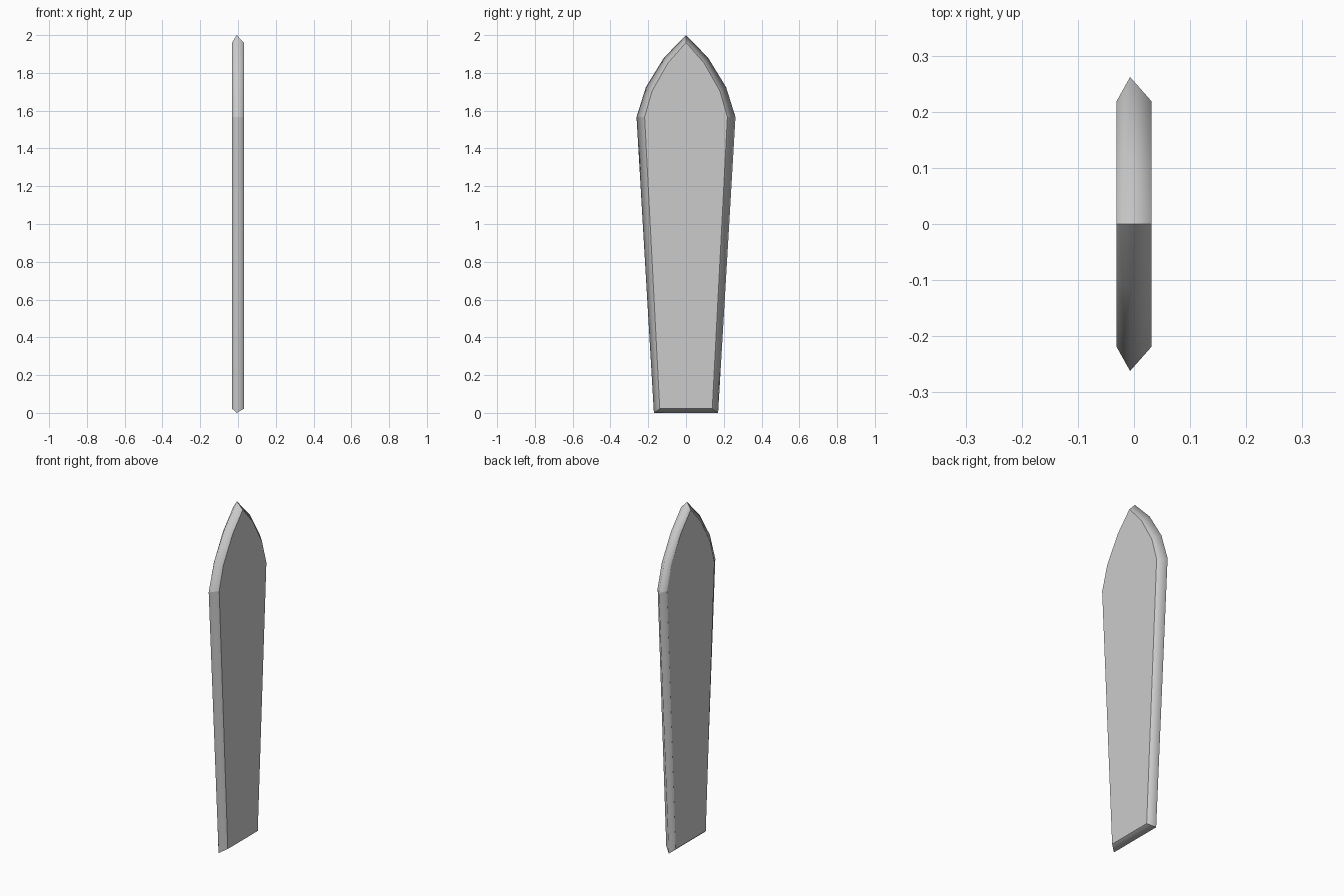
import bpy, bmesh

if "Cube" in bpy.data.objects:
    bpy.data.objects.remove(bpy.data.objects["Cube"])

HALF_THICK = 0.031
RIDGE_X = -0.007

# Half outlines (y, z) from base corner to tip: outer edge and flat face border
ridge_half = [(0.17, 0.0), (0.262, 1.566), (0.212, 1.725), (0.117, 1.88), (0.0, 2.0)]
face_half = [(0.139, 0.022), (0.219, 1.566), (0.18, 1.703), (0.095, 1.853), (0.0, 1.961)]


def mirrored(half):
    return half + [(-y, z) for y, z in reversed(half[:-1])]


# Slab: flat face, outer ridge, flat face
bm = bmesh.new()
rings = []
for x, half in ((-HALF_THICK, face_half), (RIDGE_X, ridge_half), (HALF_THICK, face_half)):
    rings.append([bm.verts.new((x, y, z)) for y, z in mirrored(half)])
count = len(rings[0])

# Bevelled rim, smooth across the ridge
for a, b in zip(rings, rings[1:]):
    for i in range(count):
        j = (i + 1) % count
        bm.faces.new((a[i], a[j], b[j], b[i])).smooth = True

# Flat faces
bm.faces.new(rings[0])
bm.faces.new(rings[2])
bmesh.ops.recalc_face_normals(bm, faces=bm.faces)

# Crisp borders on the flat faces, and at the base corners, shoulders and tip
tip = len(ridge_half) - 1
corners = {0, 1, tip, count - 2, count - 1}
for ring in (rings[0], rings[2]):
    for i in range(count):
        bm.edges.get((ring[i], ring[(i + 1) % count])).smooth = False
        if i in corners:
            bm.edges.get((ring[i], rings[1][i])).smooth = False

mesh = bpy.data.meshes.new("blade_slab")
bm.to_mesh(mesh)
bm.free()
slab = bpy.data.objects.new("blade_slab", mesh)
bpy.context.collection.objects.link(slab)
